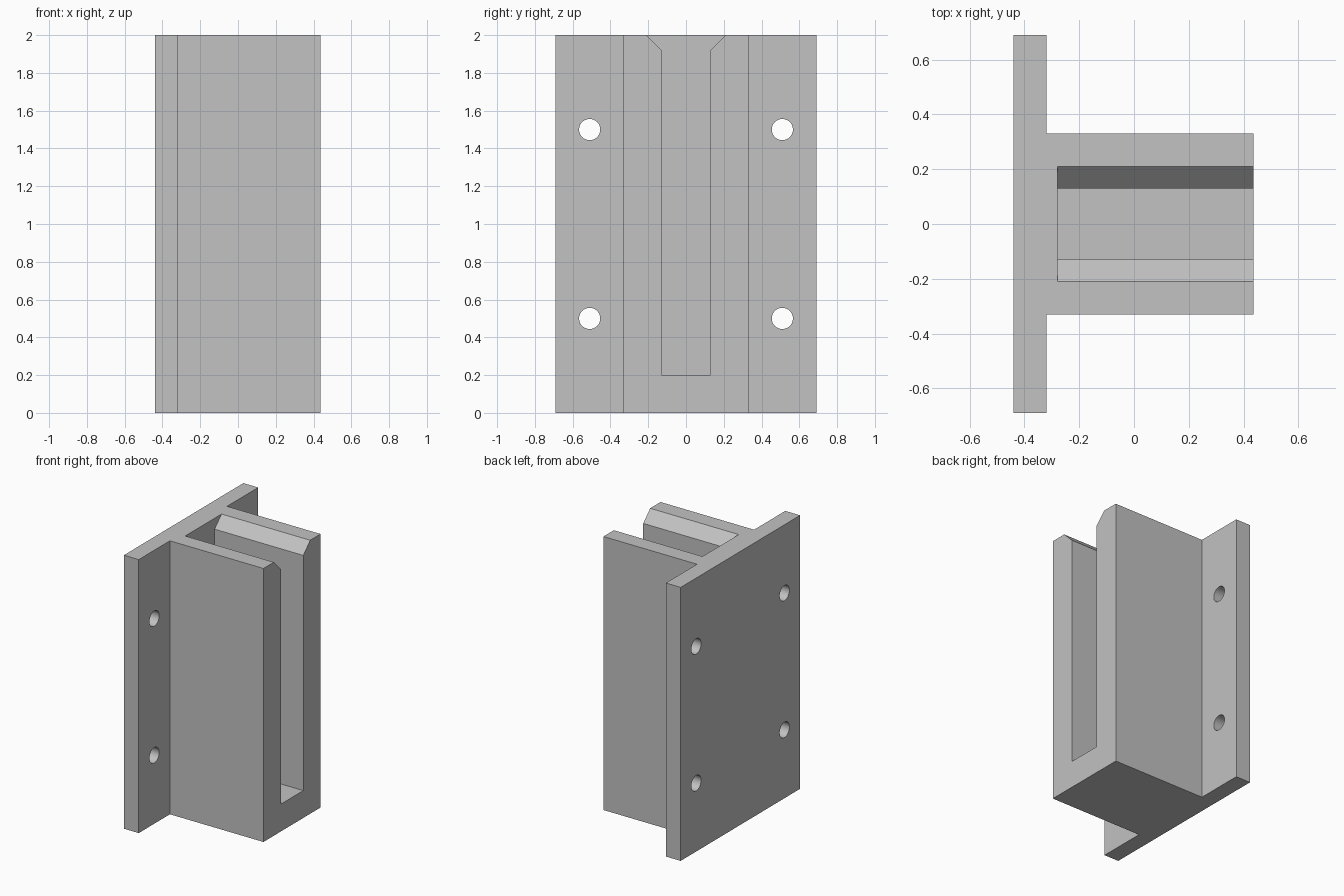
import bpy
import bmesh
from math import radians
from mathutils import Matrix, Vector

cube = bpy.data.objects.get("Cube")
if cube:
    bpy.data.objects.remove(cube, do_unlink=True)

grey = bpy.data.materials.new("plain_grey")
grey.use_nodes = True
colour = (0.54, 0.54, 0.54, 1)
grey.diffuse_color = colour
grey.node_tree.nodes["Principled BSDF"].inputs["Base Color"].default_value = colour


def make_object(name, bm):
    bmesh.ops.recalc_face_normals(bm, faces=bm.faces)
    mesh = bpy.data.meshes.new(name)
    bm.to_mesh(mesh)
    bm.free()
    mesh.materials.append(grey)
    obj = bpy.data.objects.new(name, mesh)
    bpy.context.collection.objects.link(obj)
    return obj


def prism(name, outline, direction):
    """Extrude a closed outline along a direction."""
    bm = bmesh.new()
    face = bm.faces.new([bm.verts.new(p) for p in outline])
    result = bmesh.ops.extrude_face_region(bm, geom=[face])
    verts = [v for v in result["geom"] if isinstance(v, bmesh.types.BMVert)]
    bmesh.ops.translate(bm, verts=verts, vec=Vector(direction))
    return make_object(name, bm)


def mirrored(half):
    return half + [(a, -b) for a, b in reversed(half)]


# Mounting flange and holder body share one T-shaped section
tee = mirrored([(-0.44, 0.69), (-0.32, 0.69), (-0.32, 0.33), (0.437, 0.33)])
holder = prism("wall_holder", [(x, y, 0) for x, y in tee], (0, 0, 2))

# Slot with a flared mouth, open at the top and outer end
slot = mirrored([(2.1, 0.21), (2.0, 0.21), (1.92, 0.13), (0.2, 0.13)])
cutters = [prism("slot_cutter", [(-0.28, y, z) for z, y in slot], (1, 0, 0))]

# Four screw holes through the flange
for y in (-0.51, 0.51):
    for z in (0.5, 1.5):
        bm = bmesh.new()
        bmesh.ops.create_cone(
            bm, cap_ends=True, segments=40, radius1=0.056, radius2=0.056, depth=0.4,
            matrix=Matrix.Translation((-0.38, y, z)) @ Matrix.Rotation(radians(90), 4, "Y"))
        cutters.append(make_object("screw_hole_cutter", bm))

# Cut everything, then discard the cutters
bpy.ops.object.select_all(action="DESELECT")
bpy.context.view_layer.objects.active = holder
holder.select_set(True)
for cutter in cutters:
    cutter.hide_render = True
    cut = holder.modifiers.new("cut", "BOOLEAN")
    cut.operation = "DIFFERENCE"
    cut.solver = "EXACT"
    cut.object = cutter
    bpy.ops.object.modifier_apply(modifier=cut.name)
    bpy.data.objects.remove(cutter, do_unlink=True)

bpy.ops.object.shade_smooth_by_angle(angle=radians(30))
